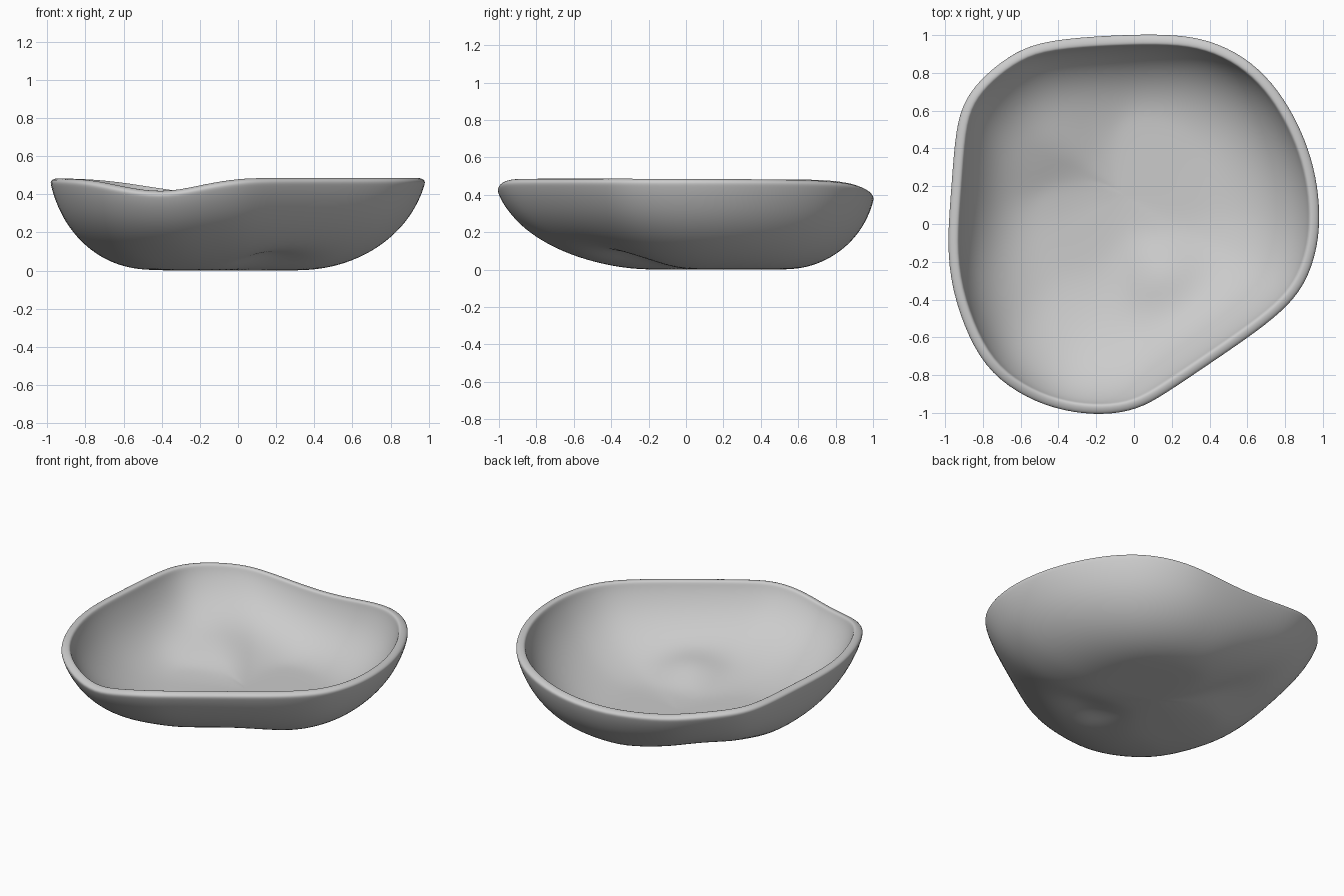
import bpy
import math

if "Cube" in bpy.data.objects:
    bpy.data.objects.remove(bpy.data.objects["Cube"])

# Rim outline seen from above, counter-clockwise from the +x side
OUTLINE = [(.99, 0), (.98, .2), (.93, .4), (.85, .58), (.74, .75), (.59, .89),
           (.4, .98), (.2, 1.01), (-.1, 1.005), (-.46, .98), (-.63, .92), (-.79, .8),
           (-.9, .67), (-.95, .51), (-.97, .2), (-.995, -.1), (-.97, -.35),
           (-.88, -.61), (-.76, -.8), (-.57, -.93), (-.37, -1), (-.16, -1.02),
           (.02, -.99), (.16, -.91), (.41, -.74), (.66, -.57), (.83, -.43),
           (.92, -.3), (.97, -.15)]
# Share of the radius that lies flat on the ground, per eighth of a turn
FLAT = [.36, .44, .45, .08, .46, .4, .2, .28]
CENTRE_X, CENTRE_Y = -.05, .15
RIM_HEIGHT = .478
RINGS = 9
STEEPEST = math.radians(80)


def bump(distance, width):
    return math.exp(-(distance / width) ** 2)


def rim_height(x, y):
    """Level rim with a broad dip at the back and a small one at the front."""
    if y > 0:
        return RIM_HEIGHT - .1 * bump(x + .05, .5) * min(1, y / .6)
    return RIM_HEIGHT - .085 * bump(x + .42, .27) * min(1, -y / .6)


def flat_share(x, y):
    """Smoothly blend the flat share between neighbouring directions."""
    turn = math.atan2(y - CENTRE_Y, x - CENTRE_X) / math.tau * len(FLAT)
    low = math.floor(turn)
    blend = turn - low
    blend = blend * blend * (3 - 2 * blend)
    first = FLAT[low % len(FLAT)]
    second = FLAT[(low + 1) % len(FLAT)]
    return first + (second - first) * blend


def wall_point(x, y, step):
    """Point on the outer wall, curving from the flat base up to the rim."""
    flat = flat_share(x, y)
    angle = STEEPEST * step
    reach = flat + (1 - flat) * math.sin(angle) / math.sin(STEEPEST)
    rise = (1 - math.cos(angle)) / (1 - math.cos(STEEPEST))
    px = CENTRE_X + (x - CENTRE_X) * reach
    py = CENTRE_Y + (y - CENTRE_Y) * reach
    # Dent pressed into the underside near the front, and a raised back corner
    dent = .08 * bump(math.hypot(px - .16, py + .28), .17)
    dent += .045 * bump(math.hypot(px + .45, py - .4), .22)
    return px, py, rise * rim_height(x, y) + dent


# Outer skin: a centre point, a ring inside the base, then rings up the wall
steps = [index / RINGS for index in range(RINGS)] + [.96, 1]
verts = [(CENTRE_X, CENTRE_Y, 0)]
for x, y in OUTLINE:
    px, py, pz = wall_point(x, y, 0)
    verts.append(((px + CENTRE_X) / 2, (py + CENTRE_Y) / 2, pz / 4))
for step in steps:
    verts += [wall_point(x, y, step) for x, y in OUTLINE]

count = len(OUTLINE)
faces = []
for i in range(count):
    j = (i + 1) % count
    faces.append((0, 1 + j, 1 + i))
    for ring in range(len(steps)):
        a = 1 + ring * count
        b = a + count
        faces.append((a + i, a + j, b + j, b + i))

mesh = bpy.data.meshes.new("bowl")
mesh.from_pydata(verts, [], faces)
mesh.update()
bowl = bpy.data.objects.new("bowl", mesh)
bpy.context.collection.objects.link(bowl)
bpy.context.view_layer.objects.active = bowl
bowl.select_set(True)

# Clay-like wall thickness with a softened lip
shell = bowl.modifiers.new("wall thickness", "SOLIDIFY")
shell.thickness = .058
shell.offset = -1
smooth = bowl.modifiers.new("soft form", "SUBSURF")
smooth.levels = smooth.render_levels = 2
for polygon in mesh.polygons:
    polygon.use_smooth = True

# Plain grey material
grey = (.6, .6, .6, 1)
material = bpy.data.materials.new("light grey")
material.use_nodes = True
material.diffuse_color = grey
material.node_tree.nodes["Principled BSDF"].inputs["Base Color"].default_value = grey
mesh.materials.append(material)
